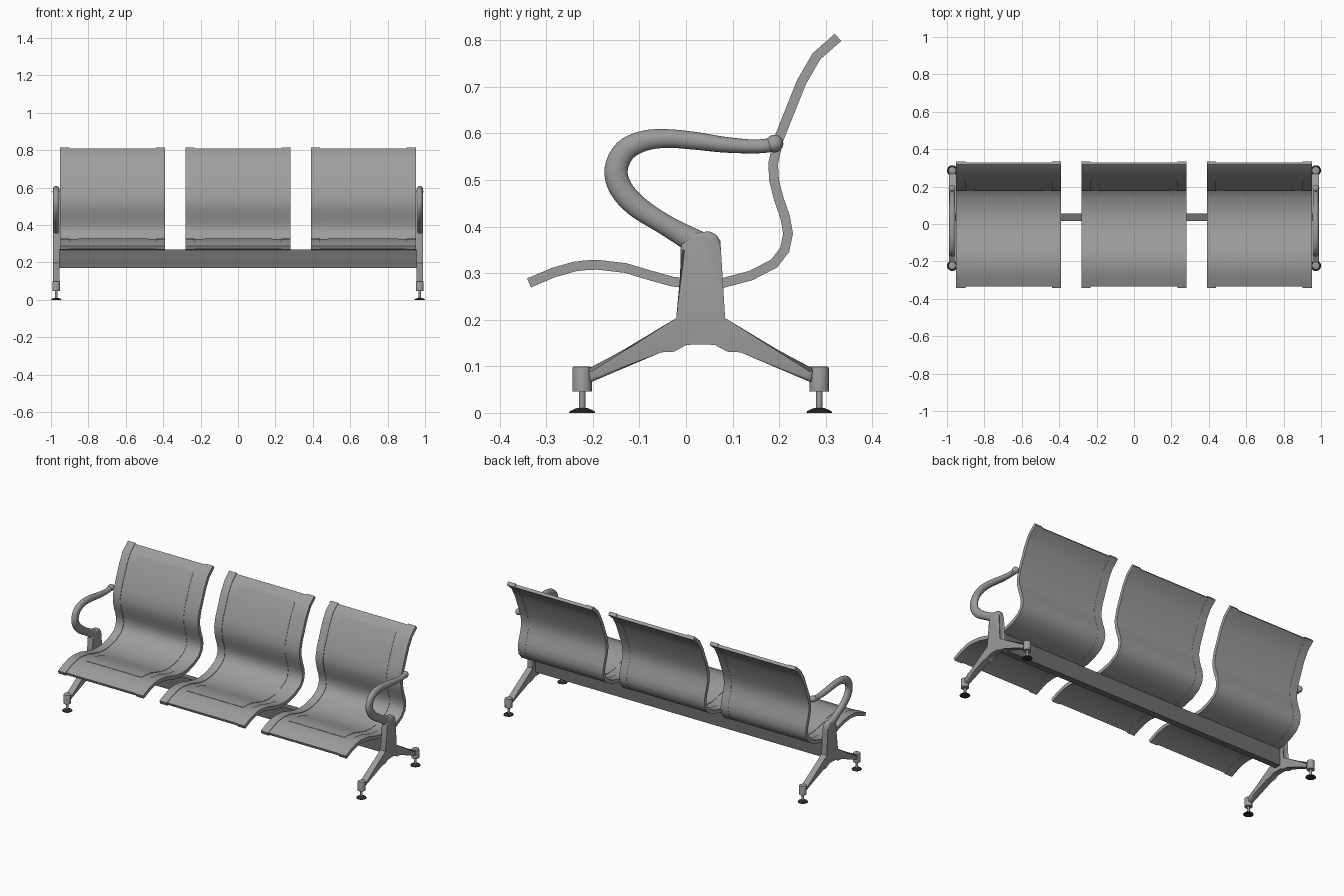
import bpy, bmesh, math
from mathutils import Vector, Matrix

if "Cube" in bpy.data.objects:
    bpy.data.objects.remove(bpy.data.objects["Cube"])


def material(name, v):
    m = bpy.data.materials.new(name)
    m.diffuse_color = (v, v, v, 1)
    m.use_nodes = True
    m.node_tree.nodes["Principled BSDF"].inputs["Base Color"].default_value = m.diffuse_color
    return m


SEAT = material("seat grey", 0.34)
FRAME = material("frame grey", 0.33)
BEAM = material("beam dark grey", 0.16)
RUBBER = material("rubber black", 0.03)


def finish(bm, name, mat, angle=35):
    bmesh.ops.recalc_face_normals(bm, faces=bm.faces)
    me = bpy.data.meshes.new(name)
    bm.to_mesh(me)
    bm.free()
    for p in me.polygons:
        p.use_smooth = True
    me.set_sharp_from_angle(angle=math.radians(angle))
    me.materials.append(mat)
    ob = bpy.data.objects.new(name, me)
    bpy.context.collection.objects.link(ob)
    return ob


def tangents(pts):
    n = len(pts)
    return [(pts[min(i + 1, n - 1)] - pts[max(i - 1, 0)]).normalized() for i in range(n)]


def loft(bm, rings):
    """Skin a list of closed rings and cap both ends."""
    vs = [[bm.verts.new(c) for c in r] for r in rings]
    n = len(vs[0])
    for a, b in zip(vs, vs[1:]):
        for k in range(n):
            bm.faces.new((a[k], a[(k + 1) % n], b[(k + 1) % n], b[k]))
    bm.faces.new(vs[0])
    bm.faces.new(vs[-1])


def ribbon(name, path, x0, x1, low, high, extend=0.0):
    """Bent sheet following a (y, z) path between x0 and x1."""
    pts = [Vector(p) for p in path]
    tan = tangents(pts)
    pts[0] = pts[0] - tan[0] * extend
    pts[-1] = pts[-1] + tan[-1] * extend
    rings = []
    for p, t in zip(pts, tan):
        nrm = Vector((-t.y, t.x))
        a, b = p + nrm * low, p + nrm * high
        rings.append([(x0, *a), (x1, *a), (x1, *b), (x0, *b)])
    bm = bmesh.new()
    loft(bm, rings)
    return finish(bm, name, SEAT)


def smooth_path(pts, steps=4):
    """Catmull-Rom resampling of (y, z, radius) points."""
    p = [Vector(q) for q in pts]
    p = [p[0]] + p + [p[-1]]
    out = []
    for i in range(1, len(p) - 2):
        a, b, c, d = p[i - 1:i + 3]
        for s in range(steps):
            t = s / steps
            out.append(0.5 * (2 * b + (c - a) * t + (2 * a - 5 * b + 4 * c - d) * t * t
                              + (3 * b - a - 3 * c + d) * t ** 3))
    return out + [p[-2]]


def turned(name, x, y, z0, z1, r0, r1, mat, bevel=0.0):
    bm = bmesh.new()
    bmesh.ops.create_cone(bm, cap_ends=True, segments=24, radius1=r0, radius2=r1, depth=z1 - z0,
                          matrix=Matrix.Translation((x, y, (z0 + z1) / 2)))
    if bevel:
        rim = [e for e in bm.edges if all(v.co.z > z1 - 1e-5 for v in e.verts)]
        bmesh.ops.bevel(bm, geom=rim, offset=bevel, segments=2, profile=0.5, affect='EDGES')
    return finish(bm, name, mat)


# Seat shells: sheet, raised side strips and inner panel
profile = [(-0.332, 0.280), (-0.285, 0.300), (-0.24, 0.313), (-0.215, 0.316), (-0.19, 0.317),
           (-0.13, 0.310), (-0.08, 0.295), (-0.03, 0.281), (0.03, 0.274), (0.08, 0.278),
           (0.14, 0.294), (0.19, 0.320), (0.213, 0.350), (0.220, 0.385), (0.214, 0.42),
           (0.200, 0.46), (0.190, 0.50), (0.188, 0.535), (0.199, 0.585), (0.225, 0.65),
           (0.249, 0.71), (0.281, 0.765), (0.323, 0.802)]
panel_path = profile[3:21] + [(0.281, 0.765)]
for label, cx in (("left", -0.67), ("middle", 0.0), ("right", 0.67)):
    ribbon(label + "_seat", profile, cx - 0.278, cx + 0.278, -0.0085, 0.0085)
    ribbon(label + "_seat_panel", panel_path, cx - 0.185, cx + 0.185, 0.004, 0.0105)
    for s, side in ((-1, "left"), (1, "right")):
        a, b = sorted((cx + s * 0.232, cx + s * 0.281))
        ribbon(f"{label}_seat_{side}_strip", profile, a, b, -0.0095, 0.0115, 0.005)

# Long beam under the seats
bm = bmesh.new()
bmesh.ops.create_cube(bm, size=1, matrix=Matrix.Translation((0, 0.036, 0.219))
                      @ Matrix.Diagonal((1.92, 0.038, 0.098, 1)))
finish(bm, "beam", BEAM)

# End frames: half outline of column and splayed legs, about y = MID
MID = 0.0315
half = [(0.018, 0.390), (0.033, 0.383), (0.042, 0.370), (0.0435, 0.350), (0.0435, 0.198),
        (0.245, 0.093), (0.238, 0.065), (0.085, 0.130), (0.06, 0.140), (0.03, 0.146)]
outline = ([(MID + y, z) for y, z in half] + [(MID, 0.147)]
           + [(MID - y, z) for y, z in reversed(half[3:])]
           + [(MID - 0.040, 0.365), (MID - 0.02, 0.385)])
arm = smooth_path([(0.04, 0.355, 0.030), (0.0, 0.378, 0.025), (-0.05, 0.407, 0.022),
                   (-0.105, 0.443, 0.024), (-0.14, 0.482, 0.025), (-0.150, 0.523, 0.025),
                   (-0.131, 0.563, 0.024), (-0.09, 0.584, 0.022), (-0.04, 0.589, 0.020),
                   (0.02, 0.584, 0.019), (0.08, 0.576, 0.017), (0.14, 0.572, 0.015),
                   (0.175, 0.574, 0.015), (0.195, 0.580, 0.015)])
HALF_T = 0.0175
for s, side in ((-1, "left"), (1, "right")):
    cx = s * 0.972
    # Column and legs in one piece with rounded edges
    bm = bmesh.new()
    loft(bm, [[(cx + d, y, z) for y, z in outline] for d in (-HALF_T, HALF_T)])
    edges = [e for e in bm.edges if abs(e.verts[0].co.x - e.verts[1].co.x) < 1e-5]
    bmesh.ops.bevel(bm, geom=edges, offset=0.009, segments=3, profile=0.5, affect='EDGES')
    finish(bm, side + "_leg_frame", FRAME, 40)

    # Looped armrest, oval in section
    pts = [Vector((p.x, p.y)) for p in arm]
    rings = []
    for p, t, q in zip(pts, tangents(pts), arm):
        w = min(q.z, HALF_T)
        ring = []
        for k in range(16):
            a = math.tau * k / 16
            o = p + Vector((-t.y, t.x)) * q.z * math.sin(a)
            ring.append((cx + w * math.cos(a), o.x, o.y))
        rings.append(ring)
    bm = bmesh.new()
    loft(bm, rings)
    finish(bm, side + "_armrest", FRAME, 50)
    bm = bmesh.new()
    bmesh.ops.create_uvsphere(bm, u_segments=20, v_segments=12, radius=0.019,
                              matrix=Matrix.Translation((cx, 0.19, 0.578)))
    finish(bm, side + "_armrest_end", FRAME)

    # Adjustable feet
    for fy, end in ((MID - 0.2545, "front"), (MID + 0.2545, "back")):
        n = f"{side}_{end}_foot"
        turned(n + "_socket", cx, fy, 0.046, 0.100, 0.021, 0.021, FRAME, 0.005)
        turned(n + "_stem", cx, fy, 0.006, 0.05, 0.007, 0.007, FRAME)
        turned(n + "_pad", cx, fy, 0.0, 0.004, 0.028, 0.026, RUBBER)
        turned(n + "_pad_top", cx, fy, 0.004, 0.011, 0.026, 0.010, RUBBER)
